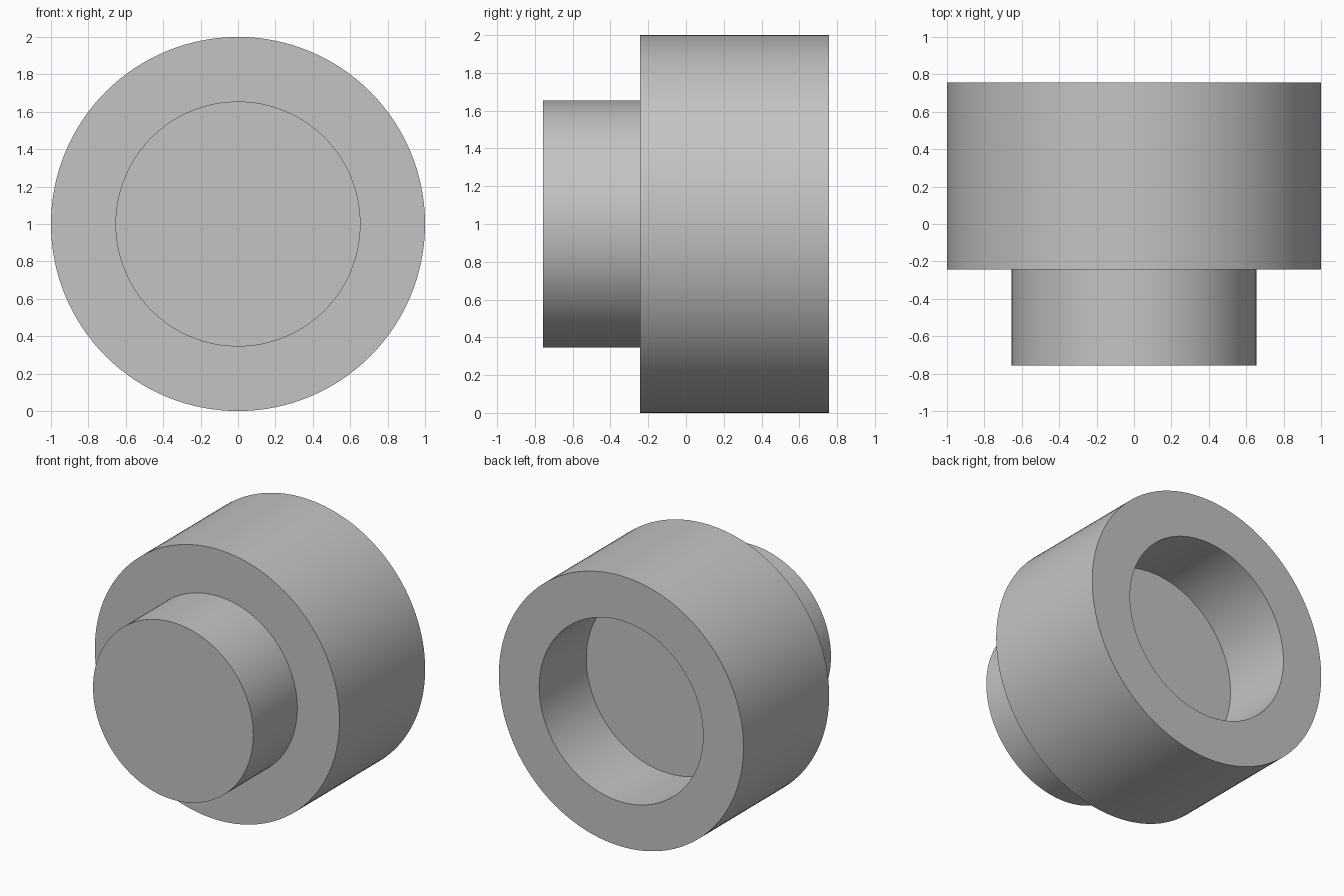
import bpy, bmesh, math

old = bpy.data.objects.get("Cube")
if old:
    bpy.data.objects.remove(old, do_unlink=True)

SEGMENTS = 128
BODY_R, BOSS_R, BORE_R = 1.0, 0.655, 0.67
FRONT, SHOULDER, BACK = -0.757, -0.243, 0.757
FLOOR = BACK - 0.55

grey = bpy.data.materials.new("plain grey")
grey.use_nodes = True
grey.diffuse_color = (0.55, 0.55, 0.55, 1)
grey.node_tree.nodes["Principled BSDF"].inputs["Base Color"].default_value = grey.diffuse_color


def lathe(name, profile):
    """Turn (radius, y) points around the y axis at z = 1; end rings become flat caps."""
    bm = bmesh.new()
    rings = []
    for r, y in profile:
        angles = [math.tau * i / SEGMENTS for i in range(SEGMENTS)]
        rings.append([bm.verts.new((r * math.sin(a), y, 1 + r * math.cos(a))) for a in angles])
    for a, b in zip(rings, rings[1:]):
        for i in range(SEGMENTS):
            j = (i + 1) % SEGMENTS
            bm.faces.new((a[i], a[j], b[j], b[i]))
    bm.faces.new(rings[0])
    bm.faces.new(rings[-1])
    bmesh.ops.recalc_face_normals(bm, faces=bm.faces)
    mesh = bpy.data.meshes.new(name)
    bm.to_mesh(mesh)
    bm.free()
    mesh.materials.append(grey)
    obj = bpy.data.objects.new(name, mesh)
    bpy.context.collection.objects.link(obj)
    bpy.ops.object.select_all(action="DESELECT")
    obj.select_set(True)
    bpy.context.view_layer.objects.active = obj
    bpy.ops.object.shade_smooth_by_angle(angle=math.radians(30))
    return obj


# Stepped bushing: front boss, wide body, blind bore in the back
lathe("stepped_bushing", [
    (BOSS_R, FRONT), (BOSS_R, SHOULDER),
    (BODY_R, SHOULDER), (BODY_R, BACK),
    (BORE_R, BACK), (BORE_R, FLOOR),
])
